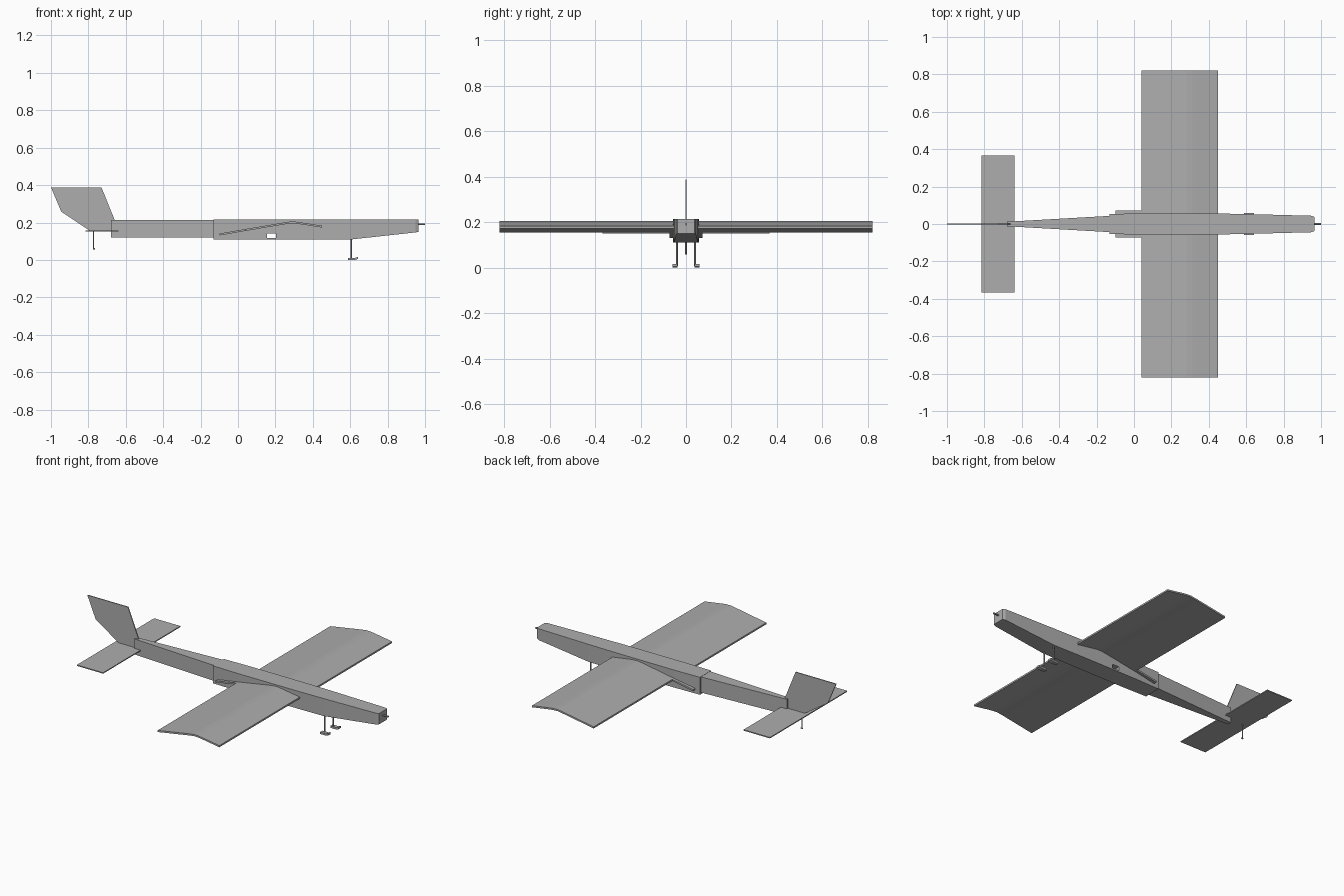
import bpy
import bmesh
from mathutils import Vector

if "Cube" in bpy.data.objects:
    bpy.data.objects.remove(bpy.data.objects["Cube"], do_unlink=True)

grey = bpy.data.materials.new("matte grey")
grey.use_nodes = True
grey.diffuse_color = (0.42, 0.42, 0.42, 1)
grey.node_tree.nodes["Principled BSDF"].inputs["Base Color"].default_value = (0.42, 0.42, 0.42, 1)


def finish(name, bm):
    bmesh.ops.recalc_face_normals(bm, faces=bm.faces)
    mesh = bpy.data.meshes.new(name)
    bm.to_mesh(mesh)
    bm.free()
    obj = bpy.data.objects.new(name, mesh)
    bpy.context.collection.objects.link(obj)
    mesh.materials.append(grey)
    return obj


def plate(name, outline, y0, y1):
    """Side outline in x and z, extruded between two y values."""
    bm = bmesh.new()
    face = bm.faces.new([bm.verts.new((x, y0, z)) for x, z in outline])
    new = bmesh.ops.extrude_face_region(bm, geom=[face])["geom"]
    bmesh.ops.translate(bm, vec=(0, y1 - y0, 0),
                        verts=[v for v in new if isinstance(v, bmesh.types.BMVert)])
    return finish(name, bm)


def sheet(name, line, thick, y0, y1):
    """Thin bent sheet following a line in x and z."""
    return plate(name, line + [(x, z - thick) for x, z in reversed(line)], y0, y1)


def box_loft(name, stations):
    """Rectangular sections: x, half width, bottom, top."""
    bm = bmesh.new()
    rings = [[bm.verts.new((x, s * w, z)) for s, z in ((-1, b), (1, b), (1, t), (-1, t))]
             for x, w, b, t in stations]
    for a, c in zip(rings, rings[1:]):
        for i in range(4):
            j = (i + 1) % 4
            bm.faces.new((a[i], a[j], c[j], c[i]))
    bm.faces.new(rings[0])
    bm.faces.new(rings[-1])
    return finish(name, bm)


def rod(name, start, end, radius):
    a, b = Vector(start), Vector(end)
    bm = bmesh.new()
    bmesh.ops.create_cone(bm, cap_ends=True, segments=10, radius1=radius,
                          radius2=radius, depth=(b - a).length)
    bmesh.ops.rotate(bm, matrix=(b - a).to_track_quat("Z", "Y").to_matrix(), verts=bm.verts)
    bmesh.ops.translate(bm, vec=(a + b) / 2, verts=bm.verts)
    return finish(name, bm)


# Fuselage: deep front box and tapered rear boom
body = box_loft("front_fuselage", [
    (-0.13, 0.053, 0.11, 0.215), (0.04, 0.057, 0.11, 0.215), (0.45, 0.056, 0.11, 0.215),
    (0.61, 0.053, 0.11, 0.215), (0.95, 0.044, 0.147, 0.215), (0.965, 0.037, 0.15, 0.215)])
box_loft("rear_fuselage", [(-0.68, 0.012, 0.12, 0.214), (-0.12, 0.044, 0.12, 0.214)])

# Opening through the fuselage sides
cutter = box_loft("side_opening_cutter", [(0.155, 0.2, 0.118, 0.142), (0.202, 0.2, 0.118, 0.142)])
cutter.hide_render = True
cutter.hide_viewport = True
cut = body.modifiers.new("side_opening", "BOOLEAN")
cut.operation = "DIFFERENCE"
cut.solver = "EXACT"
cut.object = cutter
bpy.context.view_layer.update()
body_mesh = bpy.data.meshes.new_from_object(
    body.evaluated_get(bpy.context.evaluated_depsgraph_get()))
body.modifiers.clear()
body.data = body_mesh
bpy.data.objects.remove(cutter, do_unlink=True)

# Bent wing sheet and the narrow root strips behind it
wing_line = [(0.04, 0.165), (0.24, 0.199), (0.28, 0.205), (0.31, 0.204), (0.34, 0.2), (0.45, 0.183)]
sheet("wing", wing_line, 0.01, -0.82, 0.82)
sheet("wing_root_strip", [(-0.098, 0.141), (0.045, 0.166)], 0.01, -0.073, 0.073)

# Tail surfaces
plate("tailplane", [(-0.815, 0.151), (-0.64, 0.151), (-0.64, 0.157), (-0.815, 0.157)], -0.367, 0.367)
plate("tail_fin", [(-1, 0.388), (-0.73, 0.388), (-0.66, 0.215), (-0.645, 0.155),
                   (-0.79, 0.155), (-0.945, 0.258)], -0.003, 0.003)

# Landing gear: struts with flat skids
for side, label in ((1, "left"), (-1, "right")):
    y = side * 0.04
    rod(f"{label}_gear_strut", (0.605, y, 0.12), (0.605, y, 0.008), 0.004)
    inner, outer = sorted((side * 0.037, side * 0.06))
    sheet(f"{label}_skid", [(0.588, 0.011), (0.626, 0.011), (0.642, 0.016)], 0.011, inner, outer)

# Tail skid wire with a hooked end
rod("tail_skid", (-0.772, 0, 0.155), (-0.772, 0, 0.06), 0.0035)
rod("tail_skid_hook", (-0.776, 0, 0.06), (-0.764, 0, 0.06), 0.0035)

# Nose shaft
rod("nose_shaft", (0.95, 0, 0.191), (1.0, 0, 0.191), 0.005)
